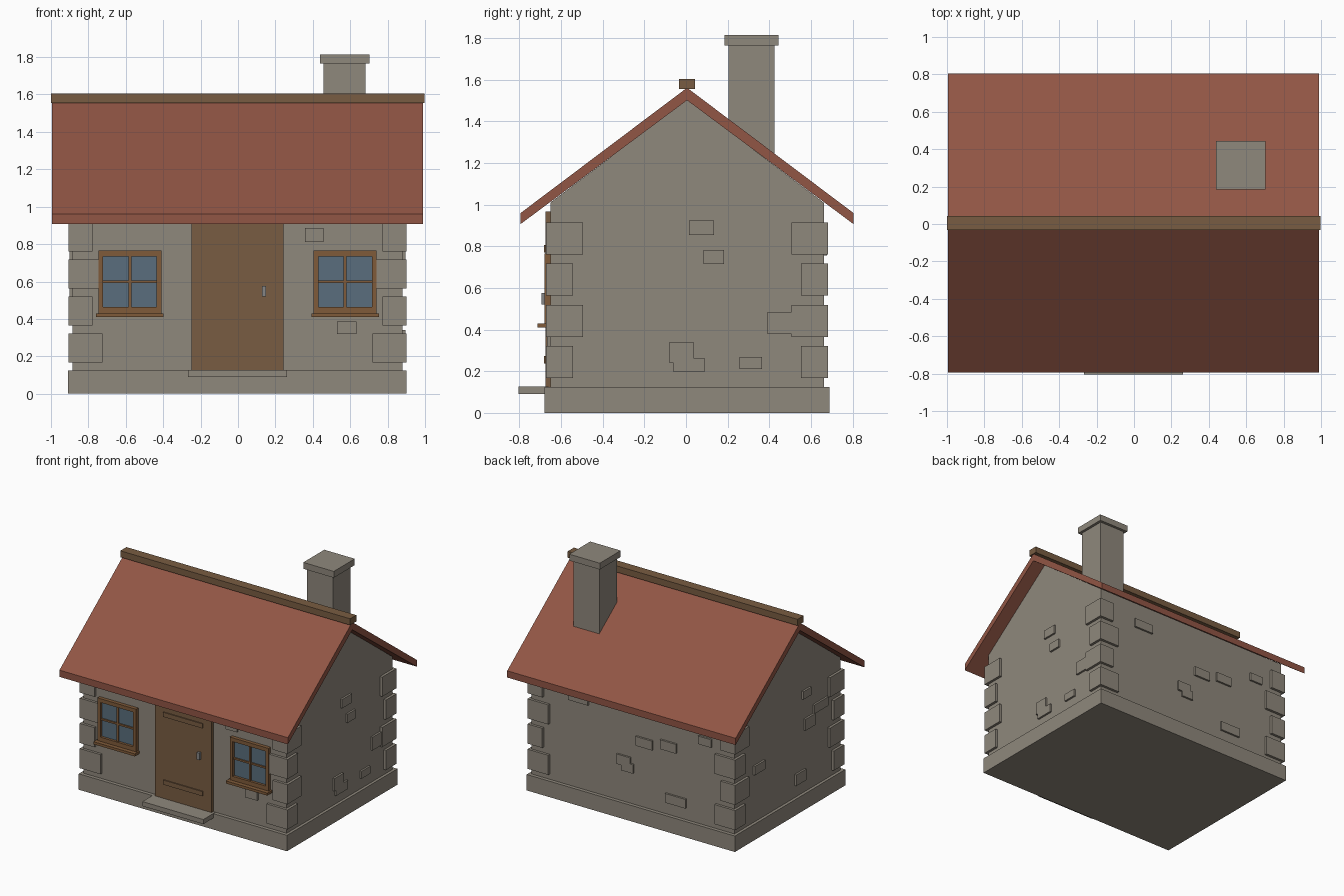
import bpy, bmesh

if "Cube" in bpy.data.objects:
    bpy.data.objects.remove(bpy.data.objects["Cube"])


def material(name, color):
    m = bpy.data.materials.new(name)
    m.diffuse_color = (*color, 1)
    m.use_nodes = True
    m.node_tree.nodes["Principled BSDF"].inputs["Base Color"].default_value = m.diffuse_color
    return m


STONE = material("grey stone", (0.275, 0.246, 0.202))
ROOF = material("red roof", (0.285, 0.092, 0.059))
WOOD = material("brown wood", (0.190, 0.108, 0.054))
FRAME = material("window wood", (0.215, 0.105, 0.042))
GLASS = material("blue glass", (0.100, 0.155, 0.205))
METAL = material("grey metal", (0.24, 0.24, 0.24))


def finish(name, bm, mat):
    bmesh.ops.recalc_face_normals(bm, faces=bm.faces)
    mesh = bpy.data.meshes.new(name)
    bm.to_mesh(mesh)
    bm.free()
    mesh.materials.append(mat)
    ob = bpy.data.objects.new(name, mesh)
    bpy.context.collection.objects.link(ob)
    return ob


def boxes(name, mat, *ranges):
    """One object made of boxes, each given as (x0, x1, y0, y1, z0, z1)."""
    bm = bmesh.new()
    for x0, x1, y0, y1, z0, z1 in ranges:
        for v in bmesh.ops.create_cube(bm, size=1)["verts"]:
            v.co.x = x1 if v.co.x > 0 else x0
            v.co.y = y1 if v.co.y > 0 else y0
            v.co.z = z1 if v.co.z > 0 else z0
    return finish(name, bm, mat)


def extrude_x(name, mat, profile, x0, x1):
    """Extrude a (y, z) outline along x."""
    bm = bmesh.new()
    face = bm.faces.new([bm.verts.new((x0, y, z)) for y, z in profile])
    ext = bmesh.ops.extrude_face_region(bm, geom=[face])["geom"]
    bmesh.ops.translate(bm, vec=(x1 - x0, 0, 0),
                        verts=[g for g in ext if isinstance(g, bmesh.types.BMVert)])
    return finish(name, bm, mat)


# Wall planes
XL, XR, YF, YB = -0.885, 0.88, -0.652, 0.662
CY = 0.005

# Main body
boxes("plinth", STONE, (-0.908, 0.902, -0.68, 0.69, 0, 0.125))
extrude_x("walls", STONE,
          [(YF, 0.12), (YB, 0.12), (YB, 1.01), (CY, 1.505), (YF, 1.01)], XL, XR)
extrude_x("roof", ROOF,
          [(-0.795, 0.907), (CY, 1.502), (0.805, 0.907),
           (0.805, 0.96), (CY, 1.562), (-0.795, 0.96)], -0.995, 0.99)
boxes("ridge_beam", WOOD, (-1.0, 0.998, -0.033, 0.043, 1.555, 1.605))
boxes("chimney_shaft", STONE, (0.457, 0.682, 0.203, 0.424, 1.22, 1.77))
boxes("chimney_cap", STONE, (0.438, 0.703, 0.185, 0.445, 1.765, 1.815))

# Corner stones: long and short arms swap on every row
quoins = []
T = 0.02
for row in range(4):
    z0 = 0.167 + 0.198 * row
    z1 = z0 + 0.154
    along_x, along_y = (0.16, 0.11) if row % 2 == 0 else (0.108, 0.156)
    for wx, sx in ((XL, -1), (XR, 1)):
        for wy, sy in ((YF, -1), (YB, 1)):
            xs = sorted((wx + sx * T, wx - sx * along_x))
            ys = sorted((wy + sy * T, wy - sy * 0.01))
            quoins.append((*xs, *ys, z0, z1))
            xs = sorted((wx + sx * T, wx - sx * 0.01))
            ys = sorted((wy - sy * 0.01, wy - sy * along_y))
            quoins.append((*xs, *ys, z0, z1))
boxes("corner_stones", STONE, *quoins)

# Loose stones on each wall: (start, end, bottom, top)
P = 0.015
front = [(0.357, 0.457, 0.81, 0.885), (0.53, 0.633, 0.32, 0.385)]
back = [(0.38, 0.553, 0.80, 0.87), (-0.178, -0.034, 0.597, 0.67),
        (-0.386, -0.247, 0.627, 0.70), (0.014, 0.131, 0.41, 0.488),
        (-0.012, 0.092, 0.37, 0.44), (-0.469, -0.29, 0.218, 0.29),
        (-0.69, -0.577, 0.755, 0.818)]
right = [(0.015, 0.135, 0.855, 0.925), (0.083, 0.183, 0.715, 0.783),
         (0.392, 0.52, 0.38, 0.484), (-0.08, 0.035, 0.24, 0.34),
         (-0.06, 0.088, 0.196, 0.263), (0.256, 0.366, 0.21, 0.268)]
left = [(-0.272, -0.172, 0.865, 0.927), (-0.485, -0.31, 0.70, 0.77),
        (-0.32, -0.20, 0.61, 0.70), (0.30, 0.43, 0.50, 0.57),
        (-0.21, -0.085, 0.22, 0.307)]
boxes("front_stones", STONE, *[(a, b, YF - P, YF + P, c, d) for a, b, c, d in front])
boxes("back_stones", STONE, *[(a, b, YB - P, YB + P, c, d) for a, b, c, d in back])
boxes("right_stones", STONE, *[(XR - P, XR + P, a, b, c, d) for a, b, c, d in right])
boxes("left_stones", STONE, *[(XL - P, XL + P, a, b, c, d) for a, b, c, d in left])

# Door with straps, handle and step
boxes("door", WOOD, (-0.248, 0.243, -0.675, YF + 0.01, 0.125, 0.968))
boxes("door_straps", WOOD, *[(-0.174, 0.168, -0.683, -0.67, z, z + 0.036)
                             for z in (0.238, 0.77)])
boxes("door_handle", METAL, (0.128, 0.15, -0.695, -0.67, 0.52, 0.575))
boxes("door_step", STONE, (-0.267, 0.262, -0.805, -0.66, 0.09, 0.126))

# Windows: four frame bars, pane, cross bars and sill
for side, cx in (("left", -0.578), ("right", 0.573)):
    w, g, z0, z1 = 0.168, 0.143, 0.425, 0.765
    p0, p1 = 0.463, 0.735
    zm = (p0 + p1) / 2
    y0, y1 = -0.68, YF + 0.01
    boxes(side + "_window_frame", FRAME,
          (cx - w, cx - g, y0, y1, z0, z1), (cx + g, cx + w, y0, y1, z0, z1),
          (cx - g, cx + g, y0, y1, z0, p0), (cx - g, cx + g, y0, y1, p1, z1))
    boxes(side + "_window_glass", GLASS, (cx - g, cx + g, -0.66, y1, p0, p1))
    boxes(side + "_window_bars", FRAME,
          (cx - 0.008, cx + 0.008, -0.672, -0.655, p0, p1),
          (cx - g, cx + g, -0.670, -0.655, zm - 0.007, zm + 0.007))
    boxes(side + "_window_sill", FRAME,
          (cx - 0.18, cx + 0.18, -0.713, YF + 0.01, 0.41, 0.43))
